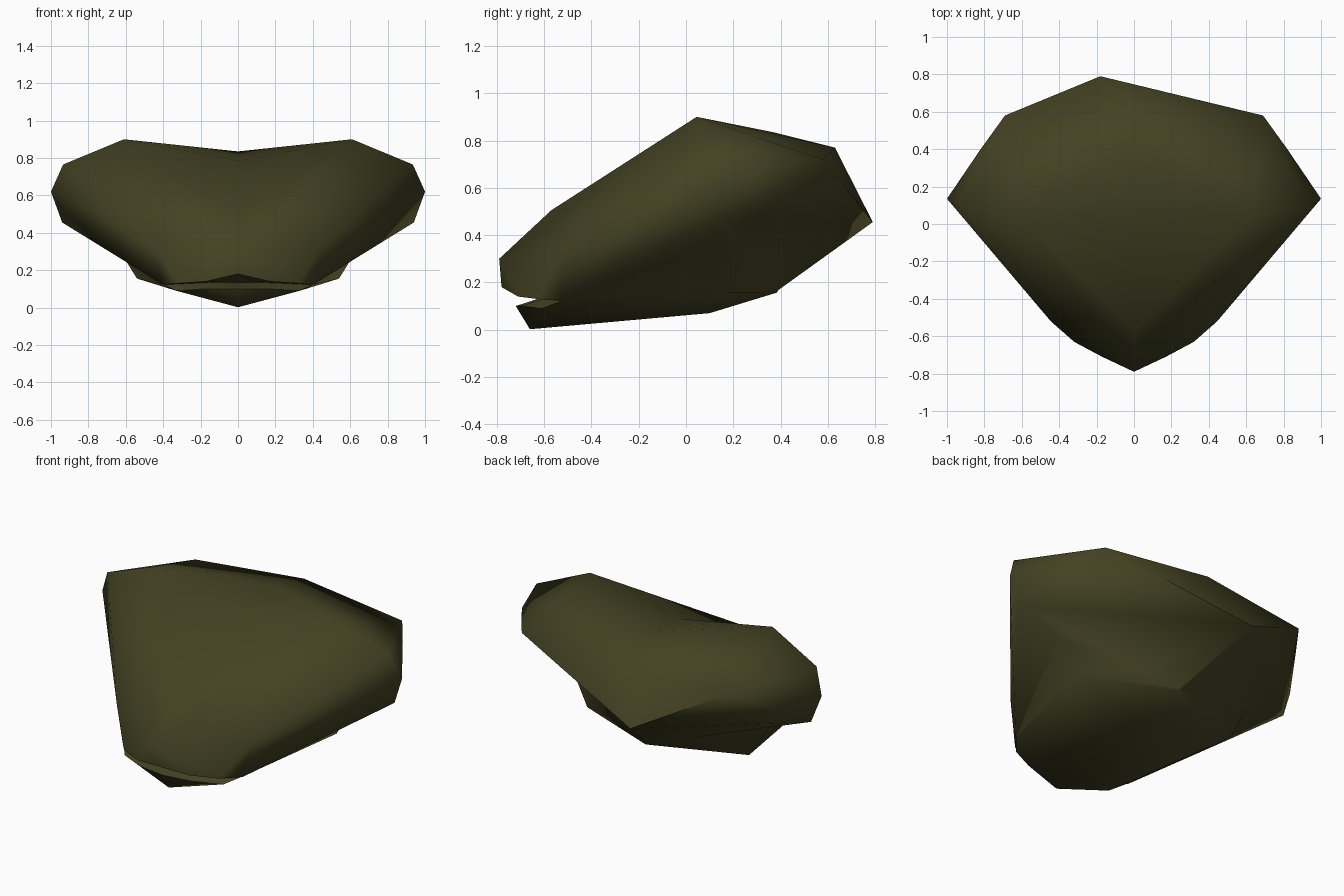
import bpy, bmesh

if "Cube" in bpy.data.objects:
    bpy.data.objects.remove(bpy.data.objects["Cube"])

olive = bpy.data.materials.new("dark_olive")
olive.diffuse_color = (0.057, 0.055, 0.017, 1)
olive.use_nodes = True
olive.node_tree.nodes["Principled BSDF"].inputs["Base Color"].default_value = olive.diffuse_color


def half_hull(name, points, apex=None, apex_x=0):
    """Hull of the right half, opened on x = 0 and mirrored to the left."""
    bm = bmesh.new()
    for p in points:
        bm.verts.new(p)
    bmesh.ops.convex_hull(bm, input=bm.verts[:])
    loose = [v for v in bm.verts if not v.link_faces]
    bmesh.ops.delete(bm, geom=loose, context='VERTS')
    mid = [f for f in bm.faces if all(abs(v.co.x) < 1e-5 for v in f.verts)]
    bmesh.ops.delete(bm, geom=mid, context='FACES')
    geom = bm.verts[:] + bm.edges[:] + bm.faces[:]
    dup = bmesh.ops.duplicate(bm, geom=geom)["geom"]
    for v in dup:
        if isinstance(v, bmesh.types.BMVert):
            v.co.x *= -1
    bmesh.ops.remove_doubles(bm, verts=bm.verts[:], dist=1e-4)
    # the rear point sits off centre
    if apex:
        for v in bm.verts:
            if abs(v.co.x) < 1e-5 and abs(v.co.y - apex[0]) < 1e-4 and abs(v.co.z - apex[1]) < 1e-4:
                v.co.x = apex_x
    bmesh.ops.recalc_face_normals(bm, faces=bm.faces[:])
    me = bpy.data.meshes.new(name)
    bm.to_mesh(me)
    bm.free()
    me.materials.append(olive)
    ob = bpy.data.objects.new(name, me)
    bpy.context.collection.objects.link(ob)
    return ob


# upper head: snout, brow, cheeks and back
head = half_hull("head", [
    (0, -0.79, 0.30), (0, -0.78, 0.18), (0, -0.57, 0.505),
    (0, 0.045, 0.785), (0, 0.37, 0.835), (0, 0.63, 0.77), (0, 0.79, 0.455),
    (0, 0.38, 0.16), (0, -0.50, 0.13),
    (0.17, -0.71, 0.14), (0.32, -0.63, 0.13), (0.40, -0.53, 0.122),
    (0.445, -0.52, 0.33),
    (0.61, 0.045, 0.90), (0.935, 0.09, 0.765), (1.0, 0.135, 0.62),
    (0.94, 0.15, 0.455), (0.82, 0.40, 0.70), (0.69, 0.58, 0.72),
], apex=(0.79, 0.455), apex_x=-0.18)

# lower jaw, running back into the throat
jaw = half_hull("lower_jaw", [
    (0, -0.72, 0.10), (0, -0.66, 0.002), (0, 0.10, 0.07), (0, 0.385, 0.157),
    (0.17, -0.695, 0.10), (0.33, -0.61, 0.09), (0.40, -0.52, 0.124),
    (0.54, 0.17, 0.155), (0.68, 0.14, 0.38), (0, 0.2, 0.25), (0, 0.42, 0.23),
])

# fuse the jaw to the head, leaving the mouth slit open
mod = head.modifiers.new("fuse_jaw", 'BOOLEAN')
mod.operation = 'UNION'
mod.solver = 'EXACT'
mod.object = jaw
bpy.ops.object.select_all(action='DESELECT')
head.select_set(True)
bpy.context.view_layer.objects.active = head
bpy.ops.object.modifier_apply(modifier=mod.name)
bpy.data.objects.remove(jaw)
bpy.ops.object.shade_smooth_by_angle(angle=1.2)
